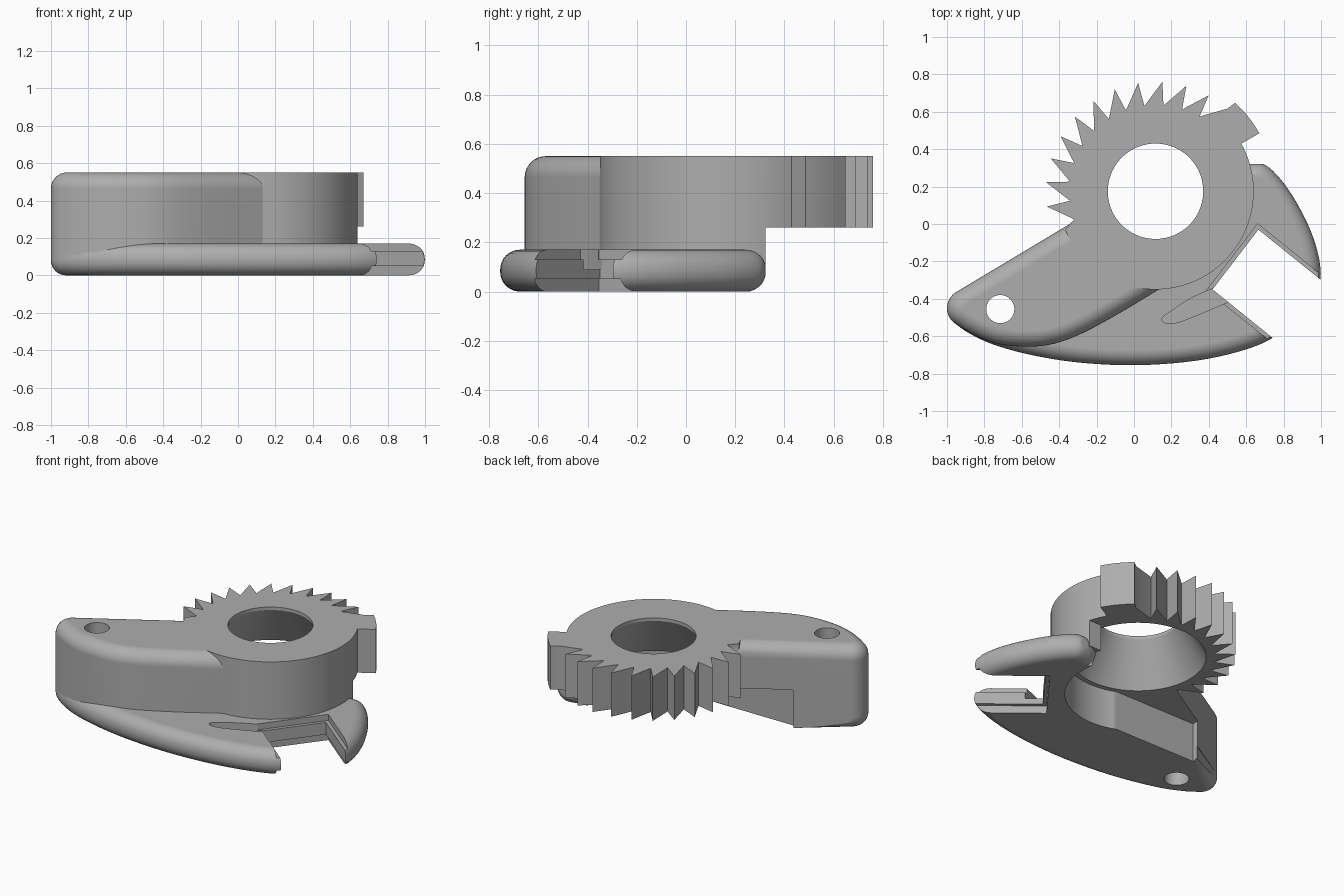
import bpy, bmesh
from math import sin, cos, radians
from mathutils import Vector

old = bpy.data.objects.get("Cube")
if old:
    bpy.data.objects.remove(old, do_unlink=True)

grey = bpy.data.materials.new("plain grey")
grey.use_nodes = True
grey.diffuse_color = (0.42, 0.42, 0.42, 1)
grey.node_tree.nodes["Principled BSDF"].inputs["Base Color"].default_value = grey.diffuse_color

HUB = Vector((0.115, 0.175))
TOP, PLATE, CLEAR = 0.55, 0.17, 0.26


def polar(radius, degrees, centre=HUB):
    a = radians(degrees)
    return (centre[0] + radius * cos(a), centre[1] + radius * sin(a))


def arc(radius, start, end, steps, centre=HUB):
    return [polar(radius, start + (end - start) * i / steps, centre) for i in range(steps + 1)]


def spline(points, steps=6):
    """Smooth open curve through the points."""
    p = [Vector(q) for q in points]
    p = [2 * p[0] - p[1]] + p + [2 * p[-1] - p[-2]]
    out = []
    for a, b, c, d in zip(p, p[1:], p[2:], p[3:]):
        for i in range(steps):
            t = i / steps
            out.append(0.5 * (2 * b + (c - a) * t + (2 * a - 5 * b + 4 * c - d) * t ** 2
                              + (3 * b - a - 3 * c + d) * t ** 3))
    return out + [p[-2]]


def finish(name, bm):
    bmesh.ops.recalc_face_normals(bm, faces=bm.faces)
    mesh = bpy.data.meshes.new(name)
    bm.to_mesh(mesh)
    bm.free()
    mesh.materials.append(grey)
    ob = bpy.data.objects.new(name, mesh)
    bpy.context.collection.objects.link(ob)
    return ob


def prism(name, outline, z0, z1, rounded=0, radius=0.08, bottom=False):
    """Extruded outline; the first 'rounded' points get a filleted edge."""
    bm = bmesh.new()
    low = [bm.verts.new((p[0], p[1], z0)) for p in outline]
    high = [bm.verts.new((p[0], p[1], z1)) for p in outline]
    bm.faces.new(low)
    bm.faces.new(high)
    for i in range(len(low)):
        j = (i + 1) % len(low)
        bm.faces.new((low[i], low[j], high[j], high[i]))
    edges = []
    for ring in ([high, low] if bottom else [high]):
        edges += [bm.edges.get((ring[i], ring[i + 1])) for i in range(rounded - 1)]
    if edges:
        bmesh.ops.recalc_face_normals(bm, faces=bm.faces)
        bmesh.ops.bevel(bm, geom=edges, offset=radius, segments=8, profile=0.5,
                        affect='EDGES', clamp_overlap=False)
    return finish(name, bm)


def cone(name, centre, r0, r1, z0, z1):
    bm = bmesh.new()
    bmesh.ops.create_cone(bm, cap_ends=True, segments=96, radius1=r0, radius2=r1, depth=z1 - z0)
    bmesh.ops.translate(bm, verts=bm.verts, vec=(centre[0], centre[1], (z0 + z1) / 2))
    return finish(name, bm)


def combine(target, other, operation):
    mod = target.modifiers.new(operation, 'BOOLEAN')
    mod.operation, mod.solver, mod.object = operation, 'EXACT', other
    bpy.context.view_layer.objects.active = target
    bpy.ops.object.modifier_apply(modifier=mod.name)
    bpy.data.objects.remove(other, do_unlink=True)


# Ratchet ring: teeth, stop lug and plain round side in one profile
profile = arc(0.525, -157, 29, 62)
profile += arc(0.636, 29.2, 48, 5) + [polar(0.585, 49), polar(0.464, 59.5)]
for k in range(11):
    tip = 61 + 12.7 * k
    profile += [polar(0.587, tip), polar(0.46, tip + 11)]
lever = prism("ratchet_lever", profile, 0.085, TOP)

# Lever arm with a filleted top edge
tip = arc(0.1, 123, 235, 10, (-0.9, -0.45))
front = spline([tip[-1], (-0.88, -0.58), (-0.75, -0.635), (-0.6, -0.655), (-0.45, -0.645),
                (-0.3, -0.595), (-0.1, -0.49), (0.13, -0.352), (0.2, -0.31)])
curve = [(-0.31, 0.02)] + tip + front[1:]
arm = prism("arm", curve + [(0.115, -0.15), (-0.2, -0.02)], 0.085, TOP, len(curve), 0.085)
combine(lever, arm, 'UNION')

# Rounded bottom plate with its hook
edge = spline([tip[-1], (-0.88, -0.585), (-0.75, -0.645), (-0.55, -0.7), (-0.3, -0.74), (0, -0.755),
               (0.3, -0.735), (0.55, -0.685), (0.74, -0.61), (0.9, -0.48), (0.985, -0.34),
               (0.995, -0.22), (0.95, -0.05), (0.86, 0.13), (0.77, 0.255), (0.69, 0.32),
               (0.6, 0.315), (0.53, 0.28)])
curve = tip + edge[1:]
plate = prism("plate", curve + [(0.1, 0.1), (-0.305, 0.012)], 0, PLATE, len(curve), 0.08, True)
combine(lever, plate, 'UNION')

# Underside clearance around the ring
clear = arc(0.44, 19.5, -113, 40) + [(-0.655, -0.23), (-0.655, 1), (1.2, 1), (1.2, 0.323)]
combine(lever, prism("clearance", clear, -0.2, CLEAR), 'DIFFERENCE')

# Tapered centre bore and pin hole
combine(lever, cone("taper", HUB, 0.41, 0.255, CLEAR - 0.002, 0.53), 'DIFFERENCE')
combine(lever, cone("bore", HUB, 0.255, 0.255, 0.4, 0.7), 'DIFFERENCE')
combine(lever, cone("pin_hole", (-0.715, -0.455), 0.075, 0.075, -0.2, 0.8), 'DIFFERENCE')

# Square slot in the plate, leaving a tongue at mid height
along = Vector((0.335, -0.27)).normalized()
across = Vector((0.245, 0.32)).normalized()
corner_a, corner_b = Vector((0.42, -0.35)), Vector((0.665, -0.03))
for low, high, grow in ((-0.1, 0.05, 0.022), (0.04, 0.14, 0), (0.13, 0.2, 0.022)):
    a = corner_a - grow * (across + along)
    b = corner_b + grow * (across - along)
    slot = [a, b, b + along, a + along]
    combine(lever, prism("slot", slot, low, high), 'DIFFERENCE')

# Shallow relief groove beside the slot
groove = spline([(0.43, -0.34), (0.3, -0.4), (0.2, -0.465), (0.15, -0.505), (0.17, -0.53),
                 (0.23, -0.527), (0.33, -0.49), (0.52, -0.41)])
combine(lever, prism("groove", groove, 0.09, 0.2), 'DIFFERENCE')

# Smooth the curved walls and keep the hard edges
bpy.ops.object.select_all(action='DESELECT')
lever.select_set(True)
bpy.context.view_layer.objects.active = lever
bpy.ops.object.shade_smooth_by_angle(angle=radians(28))
weighted = lever.modifiers.new("even shading", 'WEIGHTED_NORMAL')
weighted.keep_sharp = True
